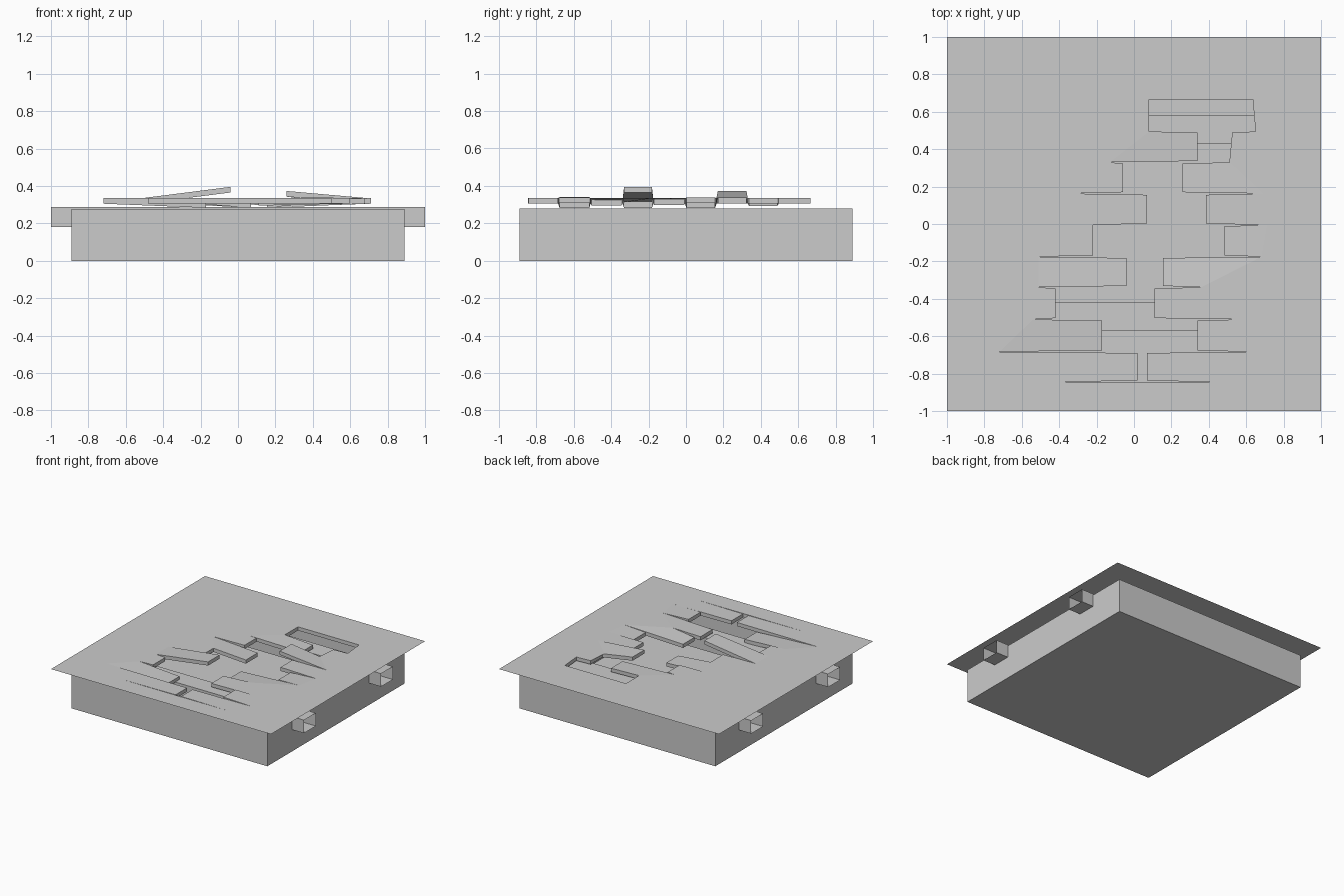
import bpy
import bmesh

cube = bpy.data.objects.get("Cube")
if cube:
    bpy.data.objects.remove(cube)

grey = bpy.data.materials.new("plain_grey")
grey.use_nodes = True
grey.diffuse_color = (0.6, 0.6, 0.6, 1)
grey.node_tree.nodes["Principled BSDF"].inputs["Base Color"].default_value = (0.6, 0.6, 0.6, 1)


def make_object(name, build):
    mesh = bpy.data.meshes.new(name)
    bm = bmesh.new()
    build(bm)
    bmesh.ops.remove_doubles(bm, verts=bm.verts, dist=0.0005)
    bm.to_mesh(mesh)
    bm.free()
    mesh.materials.append(grey)
    obj = bpy.data.objects.new(name, mesh)
    bpy.context.collection.objects.link(obj)
    return obj


def quad(bm, *points):
    bm.faces.new([bm.verts.new(p) for p in points])


def box_shell(bm, x, y0, y1, z0, z1, open_axis):
    """Thin-walled box, open at the top (2) or at both x ends (0)."""
    made = bmesh.ops.create_cube(bm, size=1)
    for v in made["verts"]:
        v.co = (v.co.x * 2 * x, y0 + (v.co.y + 0.5) * (y1 - y0), z0 + (v.co.z + 0.5) * (z1 - z0))
    bm.normal_update()
    gone = [f for f in bm.faces
            if (open_axis == 2 and f.normal.z > 0.5) or (open_axis == 0 and abs(f.normal.x) > 0.5)]
    bmesh.ops.delete(bm, geom=gone, context='FACES')


# Pit below the floor, and two hollow joists running through it
make_object("pit", lambda bm: box_shell(bm, 0.89, -0.89, 0.89, 0, 0.278, 2))
for name, y in (("front_joist", -0.495), ("back_joist", 0.505)):
    make_object(name, lambda bm: box_shell(bm, 1, y - 0.077, y + 0.077, 0.18, 0.287, 0))

# Broken plank floor
FLOOR = 0.335
THICK = 0.03
INSET = 0.007
# Seams between planks from back to front: y, left split tip, right split tip
SEAMS = [(0.665, 0.08, 0.635), (0.495, 0.08, 0.65), (0.33, -0.13, 0.51), (0.163, -0.34, 0.69),
         (-0.005, -0.22, 0.71), (-0.175, -0.51, 0.68), (-0.338, -0.51, 0.36),
         (-0.51, -0.54, 0.57), (-0.683, -0.72, 0.60), (-0.845, -0.48, 0.50)]
# Planks from back to front: left end, left lift, right end, right lift
PLANKS = [(0.08, 0, 0.635, 0), (0.34, -0.012, 0.525, 0), (-0.06, 0, 0.26, 0.038),
          (0.07, -0.022, 0.385, 0.003), (-0.22, 0, 0.485, -0.008), (-0.04, 0.06, 0.155, -0.022),
          (-0.42, 0, 0.11, -0.01), (-0.17, -0.022, 0.34, 0.005), (0.02, 0, 0.07, 0)]


def wall(bm, a, b):
    """Broken edge hanging down from the line a-b."""
    quad(bm, a, b, (b[0], b[1], b[2] - THICK), (a[0], a[1], a[2] - THICK))


def plank_half(bm, side, back, front, end, lift):
    yb, xb = back
    yf, xf = front
    outer = [(side, yf, FLOOR), (xf, yf, FLOOR), (xb, yb, FLOOR), (side, yb, FLOOR)]
    bent = [(xf, yf, FLOOR), (end, yf + INSET, FLOOR + lift),
            (end, yb - INSET, FLOOR + lift), (xb, yb, FLOOR)]
    if side > 0:
        outer.reverse()
    quad(bm, *outer)
    if abs(end - xf) + abs(end - xb) > 0.02:
        quad(bm, *(bent if side < 0 else bent[::-1]))
        for a, b in zip(bent[:3], bent[1:]):
            wall(bm, a, b)
    else:
        wall(bm, (xf, yf, FLOOR), (xb, yb, FLOOR))


def floor(bm):
    for back, front, plank in zip(SEAMS, SEAMS[1:], PLANKS):
        for i, side in enumerate((-1, 1)):
            plank_half(bm, side, (back[0], back[i + 1]), (front[0], front[i + 1]),
                       plank[2 * i], plank[2 * i + 1])
    # Unbroken margins behind and in front of the hole
    for y0, y1, seam in ((SEAMS[0][0], 1, SEAMS[0]), (-1, SEAMS[-1][0], SEAMS[-1])):
        quad(bm, (-1, y0, FLOOR), (1, y0, FLOOR), (1, y1, FLOOR), (-1, y1, FLOOR))
        wall(bm, (seam[1], seam[0], FLOOR), (seam[2], seam[0], FLOOR))


make_object("broken_floor", floor)
